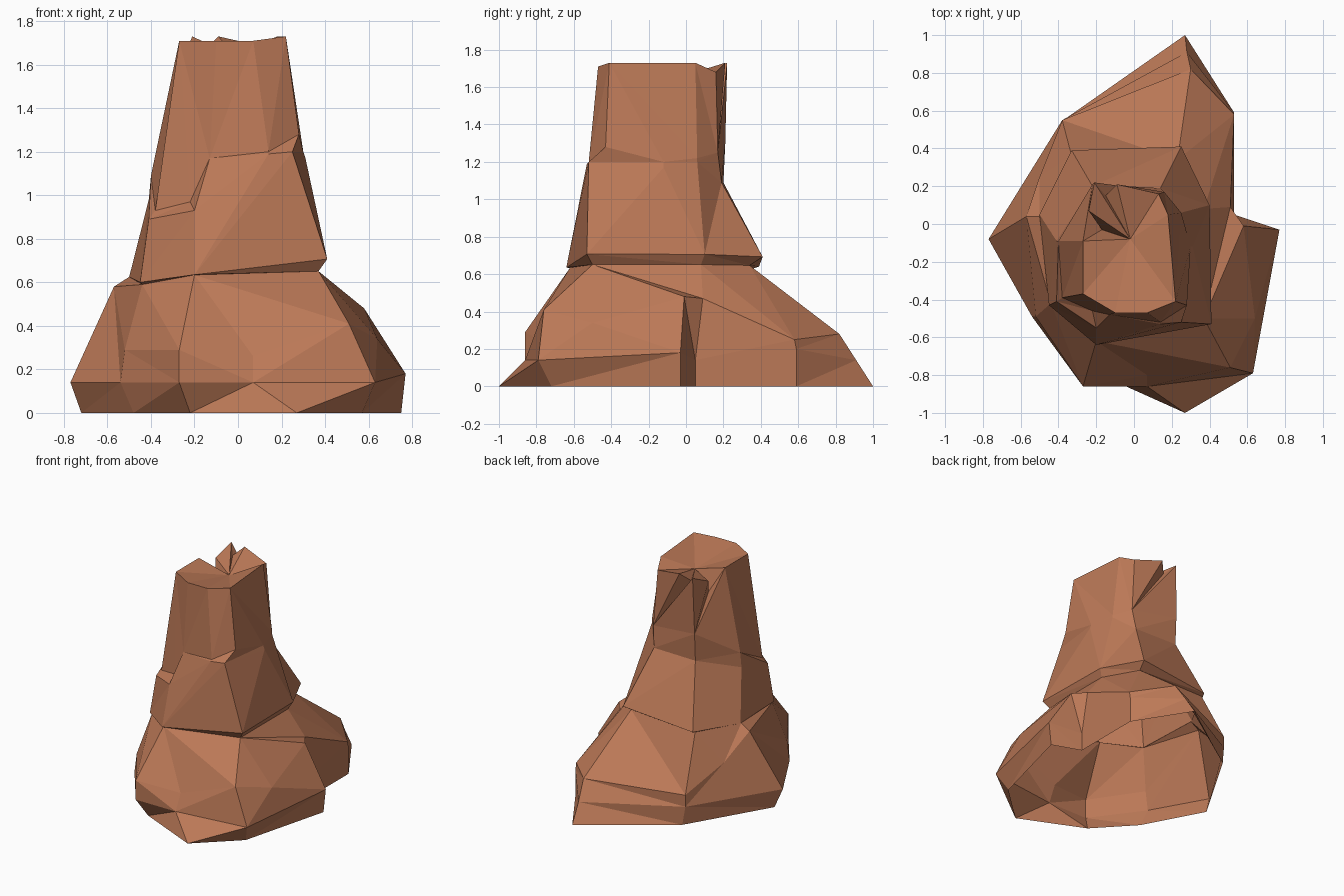
import bpy, bmesh, math

if "Cube" in bpy.data.objects:
    bpy.data.objects.remove(bpy.data.objects["Cube"])

CX, CY = -0.05, -0.101  # axis the rings wind around

rock = bpy.data.materials.new("red_rock")
rock.diffuse_color = (0.5, 0.19, 0.095, 1)
rock.use_nodes = True
rock.node_tree.nodes["Principled BSDF"].inputs["Base Color"].default_value = rock.diffuse_color


def angle(p):
    return math.atan2(p[1] - CY, p[0] - CX)


def ring(points, z=0.0, slope=0.0):
    """Outline at height z, leaning along x; a third coordinate overrides it."""
    pts = [(p[0], p[1], p[2] if len(p) > 2 else z + slope * p[0]) for p in points]
    return sorted(pts, key=angle)


def loft(name, rings, cap=None):
    """Facet neighbouring rings of any point count, advancing by angle."""
    bm = bmesh.new()
    loops = [[bm.verts.new(p) for p in r] for r in rings]
    for a, b in zip(loops, loops[1:]):
        na, nb, i, j = len(a), len(b), 0, 0
        while i < na or j < nb:
            ta = angle(a[i].co) if i < na else 99
            tb = angle(b[j].co) if j < nb else 99
            if ta <= tb:
                bm.faces.new((a[i - 1], a[i], b[j - 1]))
                i += 1
            else:
                bm.faces.new((a[i - 1], b[j], b[j - 1]))
                j += 1
    if cap:
        top, c = loops[-1], bm.verts.new(cap)
        for k in range(len(top)):
            bm.faces.new((top[k - 1], top[k], c))
    me = bpy.data.meshes.new(name)
    bm.to_mesh(me)
    bm.free()
    me.materials.append(rock)
    ob = bpy.data.objects.new(name, me)
    bpy.context.collection.objects.link(ob)
    return ob


# Outlines of the wide skirt, from the ground up to its crest
ground = [(-.48, -.5), (-.22, -.78), (.27, -1), (.57, -.72), (.75, -.03),
          (.53, .05), (.53, .59), (.27, 1), (-.36, .56), (-.72, -.05)]
bulge = [(-.54, -.49), (-.27, -.86), (.07, -.86), (.63, -.79), (.77, -.03, .18),
         (.53, .05), (.53, .59, .2), (.28, .91), (-.38, .55), (-.77, -.08)]
crest = [(-.52, -.49, .29), (-.27, -.86, .29), (.07, -.80, .26), (.51, -.76, .41),
         (.64, -.5, .34), (.58, -.01, .48), (.51, .09, .47), (.53, .58, .25),
         (.3, .82, .28), (-.38, .55, .23), (-.5, .25, .4), (-.57, .04, .58)]

# Neck groove, overhanging lip, and the shoulder where the chimney starts
neck = [(-.2, -.62), (.37, -.5), (.37, .08), (.23, .34), (-.33, .36),
        (-.5, .04), (-.44, -.42, .59)]
lip = [(-.2, -.64, .635), (.41, -.53), (.4, .1), (.25, .41), (-.33, .39),
       (-.5, .05), (-.45, -.43, .6)]
shoulder = [(-.41, -.41, .89), (-.2, -.55, .93), (.14, -.53, 1.19),
            (.25, -.52, 1.2), (.31, -.12, 1.17), (.25, .06, 1.2),
            (.14, .19, 1.09), (-.22, .2, 1.09), (-.41, -.09, .98)]

# Chimney foot, and its broken rim with low notches on the back left
foot = [(-.38, -.39, .93), (-.22, -.46, .97), (-.13, -.48, 1.17),
        (.14, -.52, 1.2), (.28, -.43, 1.28), (.3, -.12, 1.2), (.25, .06, 1.22),
        (.16, .17, 1.25), (-.22, .21, 1.3), (-.4, -.09, 1.09)]
rim = [(.22, -.41, 1.73), (.07, -.47), (-.1, -.47), (-.27, -.37), (-.27, -.09),
       (-.17, -.03, 1.52), (-.24, .07, 1.66), (-.21, .22, 1.73), (-.15, .15, 1.67),
       (-.09, .21, 1.73), (.13, .16, 1.68), (.18, .05, 1.73)]

groove, ledge = ring(neck, 0.64, 0.03), ring(shoulder)

loft("skirt", [ring(ground), ring(bulge, 0.14), ring(crest), groove])
loft("middle_block", [groove, ring(lip, 0.67, 0.09), ledge])
loft("chimney", [ledge, ring(foot), ring(rim, 1.71)], cap=(-0.02, -0.08, 1.64))
